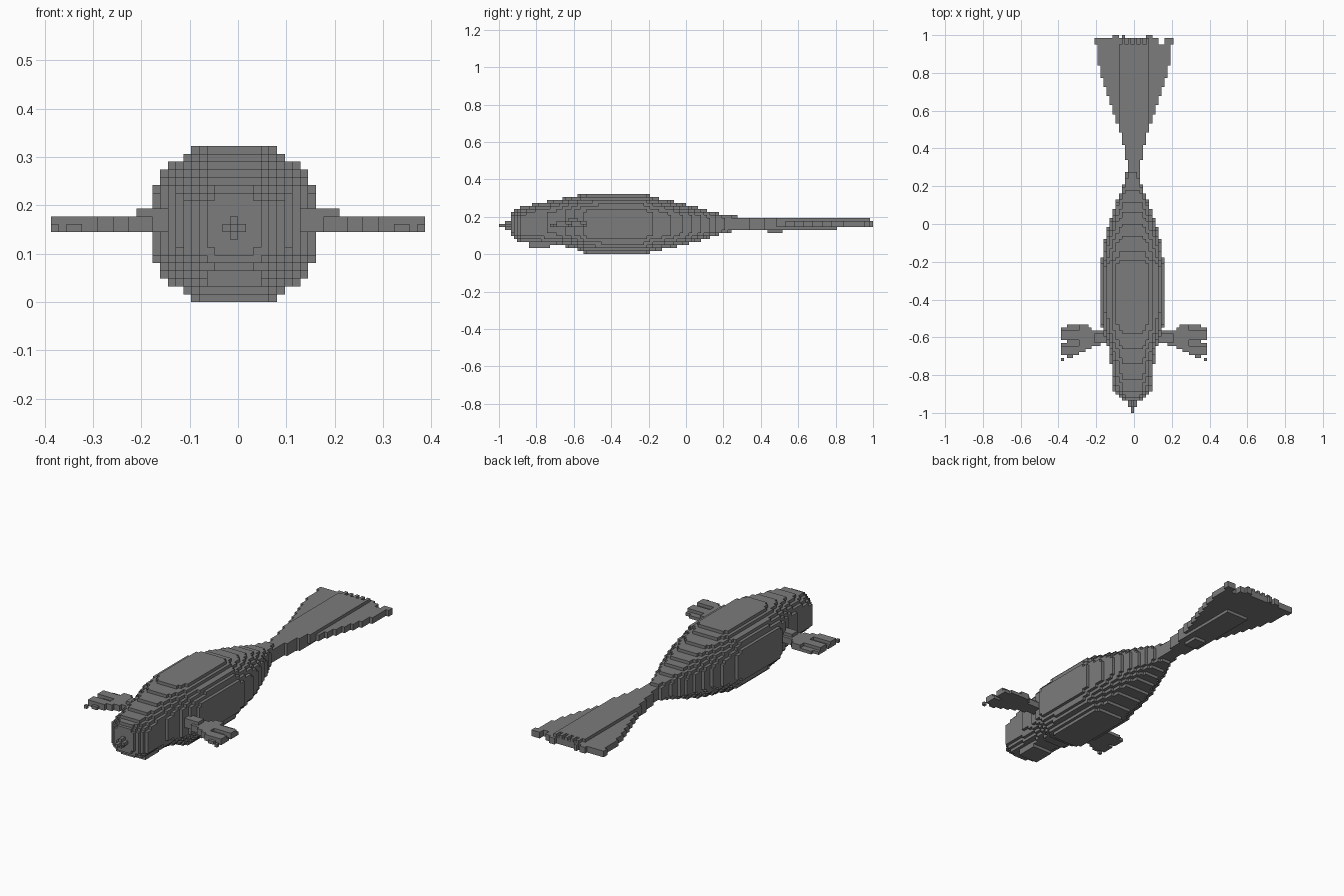
import bpy
import bmesh
from mathutils import Vector

UNIT = 2 / 124          # edge of one cube
MID_Z = 10 * UNIT

cube = bpy.data.objects.get("Cube")
if cube:
    bpy.data.objects.remove(cube, do_unlink=True)

grey = bpy.data.materials.new("slate grey")
grey.use_nodes = True
grey.diffuse_color = (0.2, 0.2, 0.2, 1)
grey.node_tree.nodes["Principled BSDF"].inputs["Base Color"].default_value = grey.diffuse_color


def sample(profile, t):
    """Linear lookup in rows of (position, values...); None outside."""
    for a, b in zip(profile, profile[1:]):
        if a[0] <= t <= b[0]:
            f = (t - a[0]) / (b[0] - a[0])
            return [p + (q - p) * f for p, q in zip(a[1:], b[1:])]
    return None


# Body rows: y, half width, underside, back
BODY = [(-.94, .04, .11, .21), (-.92, .07, .09, .23), (-.88, .1, .06, .25),
        (-.8, .11, .055, .27), (-.7, .115, .05, .29), (-.6, .145, .03, .31),
        (-.53, .165, 0, .323), (-.45, .17, 0, .323), (-.22, .17, 0, .323),
        (-.18, .16, .015, .305), (-.1, .15, .03, .29), (0, .125, .05, .265),
        (.1, .09, .08, .24), (.2, .05, .11, .21), (.28, .03, .13, .2)]
# Tail rows: y, half width
TAIL = [(.26, .03), (.36, .042), (.5, .078), (.7, .145), (.85, .19), (1, .208)]
# Fin rows: distance from the middle, leading edge, trailing edge
FIN = [(.1, -.63, -.565), (.2, -.64, -.57), (.25, -.66, -.535),
       (.3, -.69, -.53), (.34, -.715, -.53), (.39, -.72, -.55)]


def in_body(x, y, z, cell):
    row = sample(BODY, y)
    if row is None:
        return False
    w, low, high = row
    dx, dz, h = abs(x + UNIT / 2), abs(z - (low + high) / 2), (high - low) / 2
    round_off = (dx / (w + UNIT / 2)) ** 2 + (dz / (h + UNIT / 2)) ** 2
    return dx < w and dz < h and round_off < 1.05


def in_nose(x, y, z, cell):
    dx, dz = abs(x + UNIT / 2), abs(z - MID_Z + UNIT / 2)
    reach = UNIT * (.6 if y < -.97 else 1.6)
    return y < -.9 and dx + dz < reach


def in_chin(x, y, z, cell):
    return abs(x + UNIT / 2) < .06 and -.84 < y < -.73 and .025 < z < .12


def in_tail(x, y, z, cell):
    row = sample(TAIL, y)
    if row is None or abs(x) > row[0]:
        return False
    i, j, k = cell
    # ragged trailing edge
    if j == 123 and i not in (-7, -6, -4, 4, 5):
        return False
    if i in (8, 9) and y > .95:
        return False
    if k in (9, 10):
        return True
    if k == 11:                       # raised middle that ends in fingers
        return abs(x) < .085 and y < .99 - .04 * (i * i % 4)
    if k == 8:
        return abs(x) < .06 and y < .8
    return k == 7 and abs(x) < .03 and .43 < y < .52


def in_fin(x, y, z, cell):
    row = sample(FIN, abs(x))
    if row is None or not row[0] < y < row[1]:
        return False
    i, j, k = cell
    if abs(x) > .355 and j % 5 == 3:  # gaps between finger tips
        return False
    if k == 10:
        return abs(x) < .29 or j % 5 not in (2, 3)
    return k == 9 or (k == 11 and abs(x) < .21 and abs(y + .6) < .025)


PARTS = [("body", in_body), ("nose", in_nose), ("chin", in_chin), ("tail_fluke", in_tail),
         ("left_fin", lambda x, *rest: x > 0 and in_fin(x, *rest)),
         ("right_fin", lambda x, *rest: x < 0 and in_fin(x, *rest))]

# Give every filled cell to the first part that holds it
owner = {}
for i in range(-24, 24):
    for j in range(124):
        for k in range(20):
            centre = ((i + .5) * UNIT, (j + .5) * UNIT - 1, (k + .5) * UNIT)
            for name, inside in PARTS:
                if inside(*centre, (i, j, k)):
                    owner[i, j, k] = name
                    break


def build_part(name):
    """Skin the outer sides of the part's cells."""
    bm = bmesh.new()
    corners = {}

    def corner(p):
        if p not in corners:
            corners[p] = bm.verts.new(Vector(p) * UNIT - Vector((0, 1, 0)))
        return corners[p]

    for cell, part in owner.items():
        if part != name:
            continue
        for axis in range(3):
            u, v = (axis + 1) % 3, (axis + 2) % 3
            for side in (0, 1):
                beside = list(cell)
                beside[axis] += 2 * side - 1
                if tuple(beside) in owner:
                    continue
                ring = []
                for du, dv in ((0, 0), (1, 0), (1, 1), (0, 1)):
                    p = list(cell)
                    p[axis] += side
                    p[u] += du
                    p[v] += dv
                    ring.append(corner(tuple(p)))
                bm.faces.new(ring if side else ring[::-1])
    bmesh.ops.dissolve_limit(bm, angle_limit=.01, verts=bm.verts, edges=bm.edges)
    mesh = bpy.data.meshes.new(name)
    bm.to_mesh(mesh)
    bm.free()
    mesh.materials.append(grey)
    bpy.context.scene.collection.objects.link(bpy.data.objects.new(name, mesh))


for name, _ in PARTS:
    build_part(name)
